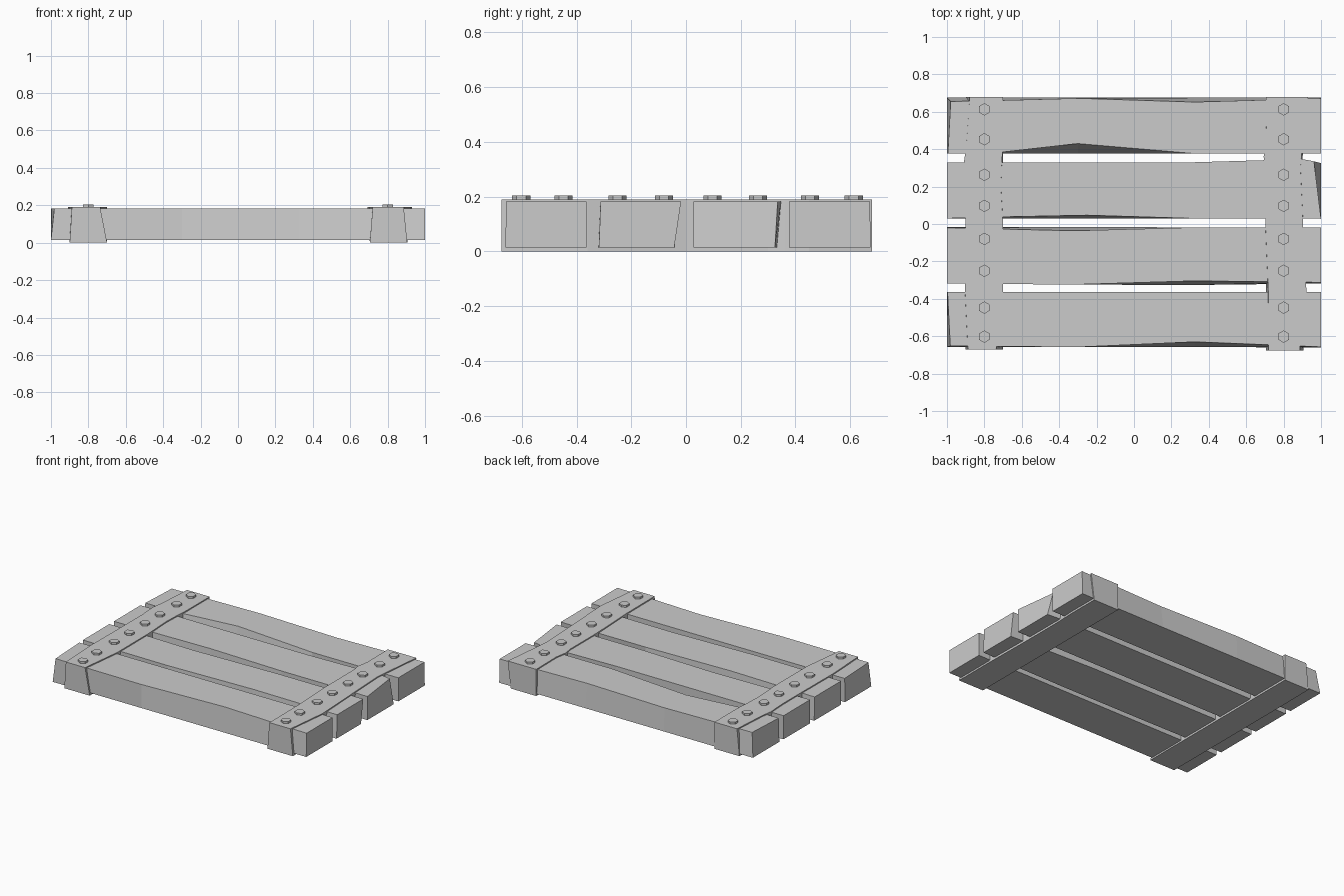
import bpy, bmesh
from mathutils import Vector

if "Cube" in bpy.data.objects:
    bpy.data.objects.remove(bpy.data.objects["Cube"])


def loft(name, sections, z0, z1, along_y=False, ends=((0, 0), (0, 0))):
    """Loft four-cornered sections (t, low_bottom, low_top, high_top, high_bottom).
    ends: inward shift of the top corners (low, high) at the first and last section."""
    bm = bmesh.new()
    rings = []
    for i, (t, lb, lt, ht, hb) in enumerate(sections):
        sl = sh = 0
        if i == 0:
            sl, sh = ends[0]
        elif i == len(sections) - 1:
            sl, sh = (-e for e in ends[1])
        ring = []
        for a, s, z in ((t, lb, z0), (t + sl, lt, z1), (t + sh, ht, z1), (t, hb, z0)):
            ring.append(bm.verts.new((s, a, z) if along_y else (a, s, z)))
        rings.append(ring)
    for r, q in zip(rings, rings[1:]):
        for k in range(4):
            n = (k + 1) % 4
            bm.faces.new((r[k], r[n], q[n], q[k]))
    bm.faces.new(rings[0])
    bm.faces.new(rings[-1])
    bmesh.ops.recalc_face_normals(bm, faces=bm.faces)
    me = bpy.data.meshes.new(name)
    bm.to_mesh(me)
    bm.free()
    ob = bpy.data.objects.new(name, me)
    bpy.context.collection.objects.link(ob)
    return ob


# Four long planks with worn top edges
ZP0, ZP1 = 0.014, 0.182
loft("plank_back", [
    (-1, .377, .377, .655, .675), (-.75, .377, .379, .66, .675),
    (-.3, .377, .43, .672, .675), (.32, .377, .377, .652, .675),
    (1, .377, .377, .672, .675)], ZP0, ZP1, ends=((.005, .02), (0, 0)))
loft("plank_mid_back", [
    (-1, .03, .03, .33, .33), (-.75, .03, .037, .33, .33),
    (-.25, .03, .047, .33, .33), (.32, .03, .03, .33, .33),
    (.9, .03, .03, .347, .332), (1, .028, .028, .335, .325)],
    ZP0, ZP1, ends=((0, 0), (0, .038)))
loft("plank_mid_front", [
    (-1, -.318, -.318, -.02, -.015), (-.33, -.324, -.324, -.036, -.016),
    (.33, -.326, -.304, -.018, -.018), (1, -.318, -.312, -.018, -.043)],
    ZP0, ZP1)
loft("plank_front", [
    (-1, -.658, -.652, -.363, -.363), (-.3, -.658, -.658, -.363, -.363),
    (.33, -.658, -.63, -.363, -.363), (1, -.66, -.657, -.363, -.363)],
    ZP0, ZP1, ends=((.018, .003), (0, 0)))

# Two cross beams that clamp the planks
ZB0, ZB1 = 0.0, 0.19
loft("cross_beam_left", [
    (-.67, -.9, -.888, -.737, -.7), (-.36, -.9, -.903, -.7, -.7),
    (0, -.9, -.9, -.7, -.7), (.2, -.9, -.9, -.712, -.7),
    (.34, -.9, -.908, -.706, -.7), (.42, -.9, -.896, -.7, -.7),
    (.68, -.897, -.878, -.7, -.7)], ZB0, ZB1, True)
loft("cross_beam_right", [
    (-.675, .705, .72, .886, .905), (-.36, .705, .718, .922, .905),
    (0, .705, .703, .904, .9), (.3, .705, .703, .89, .9),
    (.36, .705, .693, .895, .902), (.45, .705, .708, .905, .905),
    (.68, .705, .705, .93, .905)], ZB0, ZB1, True)

# Hexagonal bolt heads, a row on each beam
for side, x in (("left", -.8), ("right", .8)):
    bm = bmesh.new()
    for y in (.613, .453, .263, .097, -.08, -.25, -.447, -.602):
        made = bmesh.ops.create_cone(bm, cap_ends=True, segments=6,
                                     radius1=.033, radius2=.033, depth=.03)
        bmesh.ops.translate(bm, verts=made["verts"], vec=Vector((x, y, .189)))
    me = bpy.data.meshes.new("bolts_" + side)
    bm.to_mesh(me)
    bm.free()
    bpy.context.collection.objects.link(bpy.data.objects.new("bolts_" + side, me))
